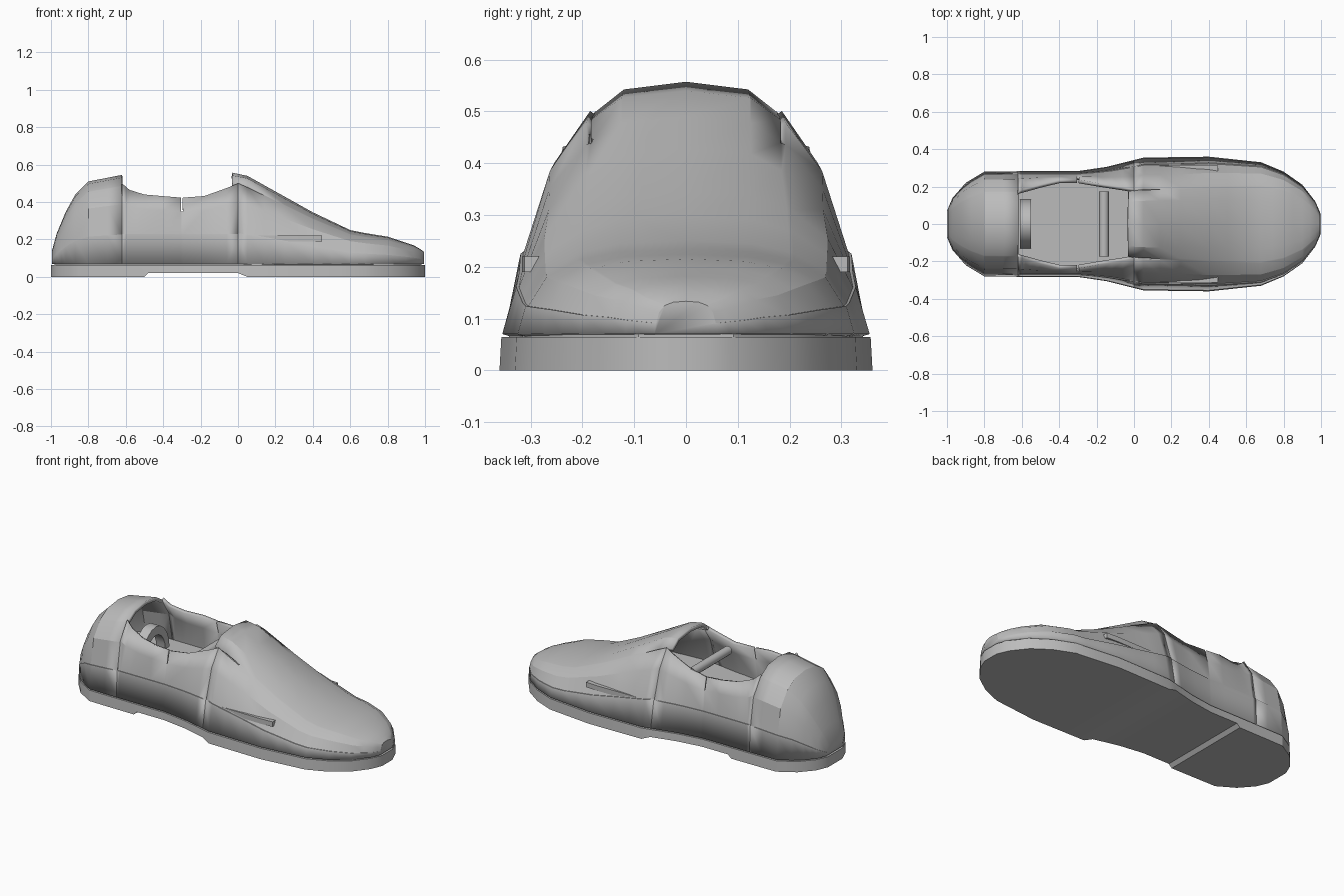
import bpy, bmesh, math

cube = bpy.data.objects.get("Cube")
if cube:
    bpy.data.objects.remove(cube, do_unlink=True)

# One plain grey for the whole shoe
grey = bpy.data.materials.new("plain_grey")
grey.use_nodes = True
grey.diffuse_color = (0.5, 0.5, 0.5, 1)
grey.node_tree.nodes["Principled BSDF"].inputs["Base Color"].default_value = (0.5, 0.5, 0.5, 1)


def curve(points):
    """Return a piecewise linear function through the points."""
    def value(x):
        if x <= points[0][0]:
            return points[0][1]
        for (xa, va), (xb, vb) in zip(points, points[1:]):
            if x <= xb:
                return va + (vb - va) * (x - xa) / (xb - xa)
        return points[-1][1]
    return value


def mix(a, b, t):
    t = max(0, min(1, t))
    return [p + (q - p) * t for p, q in zip(a, b)]


def finish(name, bm, thickness=0):
    """Turn a bmesh into a shaded object with the grey material."""
    bmesh.ops.remove_doubles(bm, verts=bm.verts, dist=0.0005)
    bmesh.ops.recalc_face_normals(bm, faces=bm.faces)
    mesh = bpy.data.meshes.new(name)
    bm.to_mesh(mesh)
    bm.free()
    obj = bpy.data.objects.new(name, mesh)
    bpy.context.collection.objects.link(obj)
    mesh.materials.append(grey)
    if thickness:
        solid = obj.modifiers.new("thickness", "SOLIDIFY")
        solid.thickness = thickness
        solid.offset = -1
    bpy.ops.object.select_all(action="DESELECT")
    obj.select_set(True)
    bpy.context.view_layer.objects.active = obj
    bpy.ops.object.shade_smooth_by_angle(angle=math.radians(25))
    return obj


def loft(bm, stations, section, side=None, closed=False, caps=(), skip=None):
    """Skin cross-sections along x; side=None mirrors each half section."""
    rows = []
    for x in stations:
        half = section(x)
        if side is None:
            ring = half + [(px, -py, pz) for px, py, pz in reversed(half)]
        else:
            ring = [(px, side * py, pz) for px, py, pz in half]
        rows.append([bm.verts.new(p) for p in ring])
    n = len(rows[0])
    for i in range(len(rows) - 1):
        for j in range(n if closed else n - 1):
            if skip and skip(stations[i], min(j, n - 2 - j) if side is None else j):
                continue
            k = (j + 1) % n
            bm.faces.new((rows[i][j], rows[i][k], rows[i + 1][k], rows[i + 1][j]))
    for end in caps:
        bm.faces.new(rows[end])


# Plan outline, top silhouette and collar edge
width = curve([(-1, .07), (-.97, .14), (-.9, .22), (-.8, .28), (-.6, .283), (-.3, .283),
               (-.15, .305), (.05, .355), (.4, .36), (.68, .33), (.8, .28), (.9, .21),
               (.97, .12), (1, .05)])
top = curve([(-1, .12), (-.97, .23), (-.92, .35), (-.87, .44), (-.8, .51), (-.62, .545),
             (0, .565), (.05, .54), (.4, .345), (.6, .25), (.7, .23), (.8, .215),
             (.95, .165), (1, .13)])
rim = curve([(-.62, .5), (-.58, .465), (-.5, .44), (-.3, .423), (-.18, .432),
             (-.06, .475), (0, .5)])

SEAM, BASE = .23, .07
HEEL = [.985, .96, .945, .85, .62, .60, .36, 0]
VAMP = [.985, .90, .885, .74, .54, .515, .35, 0]
TOE = [.985, .95, .935, .84, .66, .64, .4, 0]
WAIST = [.985, .96, .945, .9, .84]
RISE = [0, .33, .33, .67, .87, .88, .97, 1]


# Closed cross-section, used for the heel and the vamp
def arch(x):
    shape = HEEL if x < -.5 else mix(VAMP, TOE, (x - .3) / .5)
    w, h = width(x), top(x) - BASE
    points = [[x, w * f, BASE + h * r] for f, r in zip(shape, RISE)]
    if x == 0:
        for p in points[5:]:        # tongue lip leans back over the opening
            p[0] -= .03
            p[2] -= .008
    return [tuple(p) for p in points]


# Open side wall section around the foot opening
def wall(x):
    shape = mix(HEEL, WAIST, (x + .62) / .2) if x < -.3 else mix(WAIST, VAMP, (x + .3) / .3)
    w, edge = width(x), rim(x)
    heights = [BASE, SEAM, SEAM, SEAM + .62 * (edge - SEAM), edge]
    return [(x, w * f, z) for f, z in zip(shape, heights)]


# Heel counter
bm = bmesh.new()
loft(bm, [-.995, -.98, -.97, -.945, -.92, -.87, -.8, -.7, -.62], arch, caps=(0,))
finish("heel_counter", bm, .02)

# Vamp and toe, with a narrow slit on each side of the tongue
bm = bmesh.new()
loft(bm, [0, .05, .14, .25, .4, .5, .6, .68, .74, .8, .85, .9, .94, .97, .985, .995], arch,
     caps=(-1,), skip=lambda x, j: j == 4 and x < .14)
finish("vamp", bm, .02)

# Side walls, each with a notch at the collar
for name, side in (("left_side_wall", 1), ("right_side_wall", -1)):
    bm = bmesh.new()
    loft(bm, [-.62, -.6, -.58, -.54, -.5, -.4, -.305, -.295, -.18, -.12, -.06, 0], wall,
         side=side, skip=lambda x, j: x == -.305 and j == 3)
    obj = finish(name, bm)
    solid = obj.modifiers.new("thickness", "SOLIDIFY")
    solid.thickness = .02
    solid.offset = -1 if obj.data.polygons[0].normal.y * side > 0 else 1


# Outsole with a raised waist between heel and forefoot
def sole(x):
    w = width(x)
    low = .02 if -.5 < x < .05 else 0
    return [(x, w, low), (x, w * .99, .064)]


bm = bmesh.new()
loft(bm, [-1, -.985, -.97, -.94, -.9, -.85, -.8, -.7, -.5, -.48, -.3, -.15, 0, .05, .2, .4,
          .55, .68, .74, .8, .85, .9, .94, .97, .985, 1], sole, closed=True, caps=(0, -1))
finish("outsole", bm)


# Welt core that fills the groove between outsole and upper, and the insole
def slab(bottom, height, fit):
    def section(x):
        w = width(x) * fit
        return [(x, w, bottom), (x, w, bottom + height)]
    return section


for name, bottom, height, fit, reach in (("welt", .06, .015, .95, .98),
                                         ("insole", .19, .03, .88, .9)):
    bm = bmesh.new()
    steps = [reach * (i / 12 - 1) for i in range(25)]
    if name == "insole":
        steps = [x for x in steps if x < .5]
    loft(bm, steps, slab(bottom, height, fit), closed=True, caps=(0, -1))
    finish(name, bm)

# Round cross bar beneath the tongue
bpy.ops.mesh.primitive_cylinder_add(vertices=12, radius=.026, depth=.35,
                                    location=(-.16, 0, .39), rotation=(math.pi / 2, 0, 0))
bar = bpy.context.object
bar.name = "cross_bar"
bar.data.materials.append(grey)
bpy.ops.object.shade_smooth_by_angle(angle=math.radians(40))

# Arched loop inside the heel
bm = bmesh.new()
arcs = []
for i in range(11):
    a = math.pi * i / 10
    arcs.append([bm.verts.new((x, r * math.cos(a), .24 + r * 1.3 * math.sin(a)))
                 for x, r in ((-.61, .13), (-.55, .13), (-.55, .09), (-.61, .09))])
for a, b in zip(arcs, arcs[1:]):
    for j in range(4):
        k = (j + 1) % 4
        bm.faces.new((a[j], a[k], b[k], b[j]))
for end in (arcs[0], arcs[-1]):
    bm.faces.new(end)
finish("heel_loop", bm)
